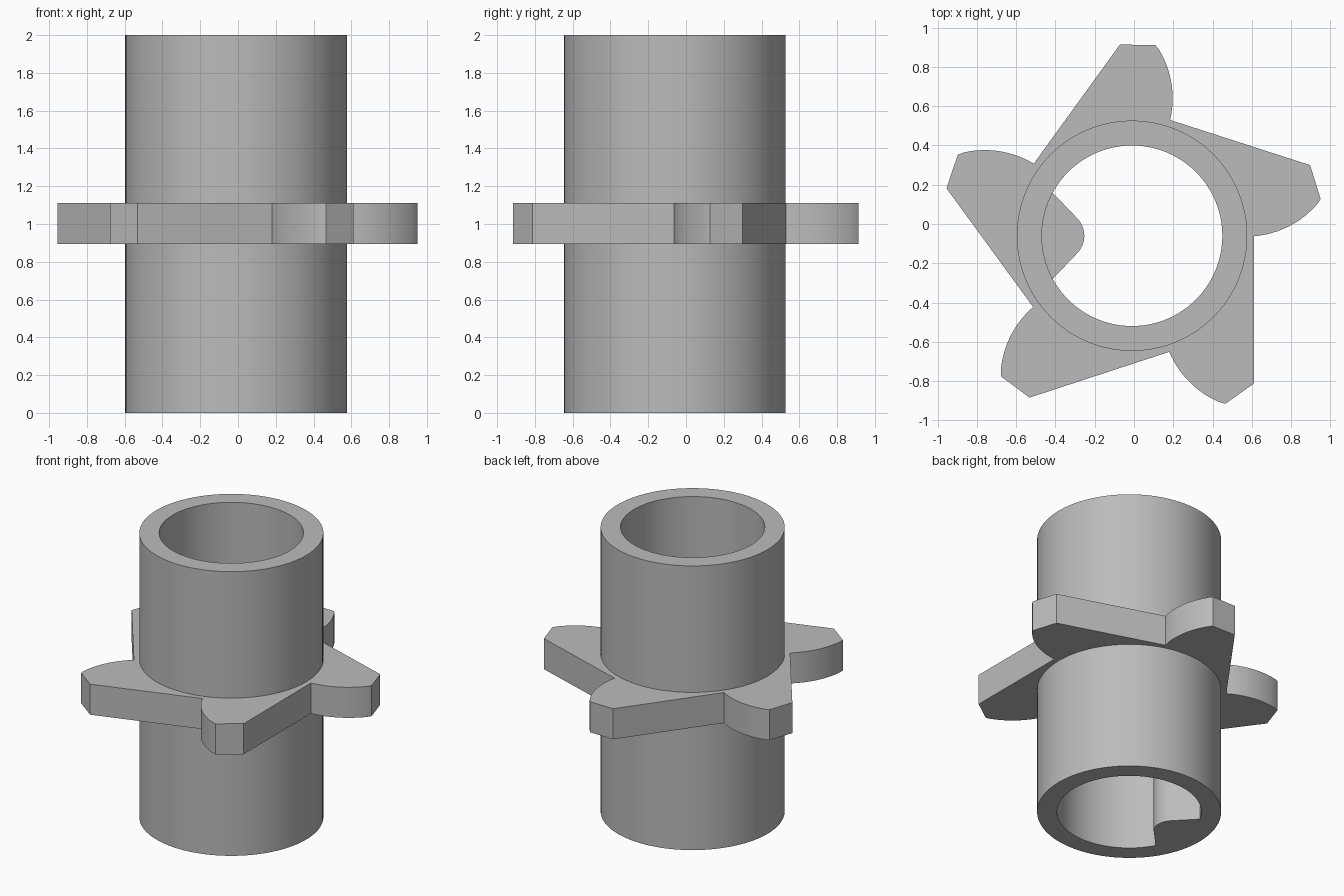
import bpy, bmesh
from math import cos, sin, radians
from mathutils import Vector, Matrix

cube = bpy.data.objects.get("Cube")
if cube:
    bpy.data.objects.remove(cube)

CENTRE = Vector((-0.01, -0.06, 0))
OUTER, BORE = 0.587, 0.46

grey = bpy.data.materials.new("plain grey")
grey.use_nodes = True
colour = (0.5, 0.5, 0.5, 1)
grey.diffuse_color = colour
grey.node_tree.nodes["Principled BSDF"].inputs["Base Color"].default_value = colour


def arc(radius, start, end, steps, cx=0, cy=0):
    """Points along an arc, angles in degrees."""
    angles = [radians(start + (end - start) * i / steps) for i in range(steps + 1)]
    return [Vector((cx + radius * cos(a), cy + radius * sin(a), 0)) for a in angles]


def circle(radius):
    return arc(radius, 0, 360, 96)[:-1]


def prism(name, loops, bottom, top):
    """Fill closed outlines (later ones are holes) and extrude upward."""
    bm = bmesh.new()
    edges = []
    for loop in loops:
        verts = [bm.verts.new(p + CENTRE + Vector((0, 0, bottom))) for p in loop]
        edges += [bm.edges.new((v, verts[i - 1])) for i, v in enumerate(verts)]
    bmesh.ops.triangle_fill(bm, edges=edges, use_beauty=True, use_dissolve=False)
    result = bmesh.ops.extrude_face_region(bm, geom=bm.faces[:])
    moved = [g for g in result["geom"] if isinstance(g, bmesh.types.BMVert)]
    bmesh.ops.translate(bm, verts=moved, vec=(0, 0, top - bottom))
    bmesh.ops.recalc_face_normals(bm, faces=bm.faces[:])
    mesh = bpy.data.meshes.new(name)
    bm.to_mesh(mesh)
    bm.free()
    mesh.materials.append(grey)
    obj = bpy.data.objects.new(name, mesh)
    bpy.context.collection.objects.link(obj)
    bpy.ops.object.select_all(action='DESELECT')
    obj.select_set(True)
    bpy.context.view_layer.objects.active = obj
    bpy.ops.object.shade_smooth_by_angle(angle=radians(30))
    return obj


# Hollow shaft
prism("tube", [circle(OUTER), circle(BORE)], 0, 2)

# Ratchet wheel: five teeth with a straight back, blunt tip and curved front
tooth = [Vector((-0.062, 0.974, 0)), Vector((0.118, 0.972, 0))]
tooth += arc(0.478, 35.1, -13.3, 14, -0.271, 0.70)[1:]
wheel = []
for i in range(5):
    turn = Matrix.Rotation(radians(-72 * i), 3, 'Z')
    wheel += [turn @ p for p in tooth]
prism("ratchet_wheel", [wheel, circle(0.56)], 0.895, 1.11)

# Rounded key inside the lower half of the bore
nose = arc(0.127, -45, 45, 12, -0.37)
root = arc(BORE, 151.5, 208.5, 16)
prism("bore_key", [nose + root], 0, 1)
